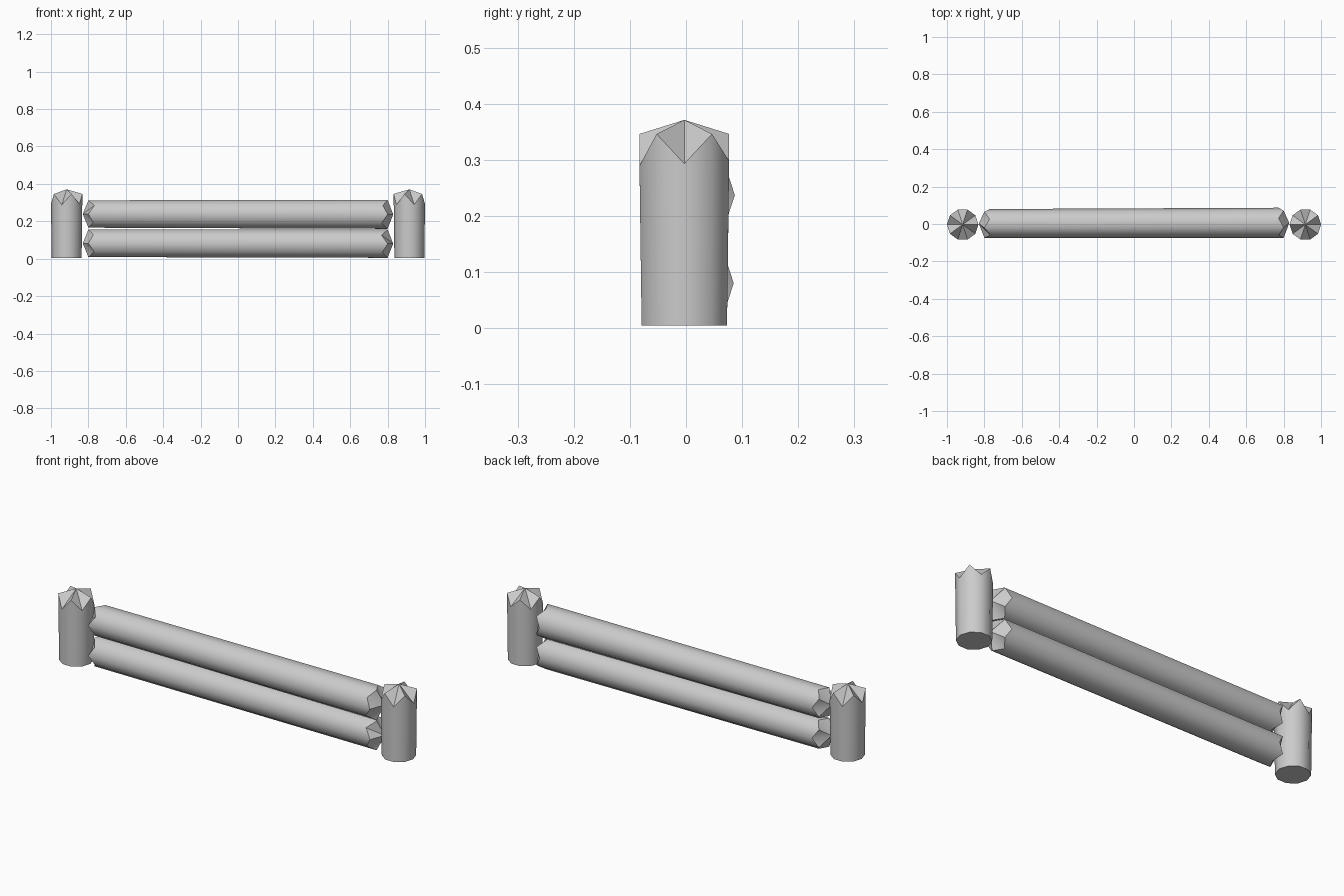
import bpy, bmesh, math, random
from mathutils import Matrix, Vector

random.seed(4)
SIDES = 10

cube = bpy.data.objects.get("Cube")
if cube:
    bpy.data.objects.remove(cube, do_unlink=True)

wood = bpy.data.materials.new("plain grey")
wood.use_nodes = True
grey = (0.6, 0.6, 0.6, 1)
wood.diffuse_color = grey
wood.node_tree.nodes["Principled BSDF"].inputs["Base Color"].default_value = grey


def ring(bm, centre, radius, direction, notch):
    """Ring of corners; even corners are hewn back by the notch depth."""
    verts = []
    for i in range(SIDES):
        a = math.tau * i / SIDES
        depth = (notch if i % 2 == 0 else 0) * random.uniform(0.85, 1.1)
        verts.append(bm.verts.new(centre + Vector(
            (radius * math.cos(a), radius * math.sin(a), -direction * depth))))
    return verts


def point_cap(bm, rim, tip):
    """Close a zigzag rim with hewn facets meeting at a tip."""
    apex = bm.verts.new(tip)
    for i in range(SIDES):
        bm.faces.new((rim[i], rim[(i + 1) % SIDES], apex))


def hewn_log(name, matrix, start, end, r_start, r_end, tip, notch, flat_start):
    """Tapered log between two axis points, pointed at one or both ends."""
    bm = bmesh.new()
    low = ring(bm, start, r_start, -1, 0 if flat_start else notch)
    high = ring(bm, end, r_end, 1, notch)
    for i in range(SIDES):
        j = (i + 1) % SIDES
        bm.faces.new((low[i], low[j], high[j], high[i]))
    point_cap(bm, high, end + Vector((0, 0, tip)))
    if flat_start:
        bm.faces.new(low[::-1])
    else:
        point_cap(bm, low, start - Vector((0, 0, tip)))
    bm.transform(matrix)
    bmesh.ops.recalc_face_normals(bm, faces=bm.faces)
    mesh = bpy.data.meshes.new(name)
    bm.to_mesh(mesh)
    bm.free()
    mesh.materials.append(wood)
    obj = bpy.data.objects.new(name, mesh)
    bpy.context.collection.objects.link(obj)
    bpy.ops.object.select_all(action="DESELECT")
    obj.select_set(True)
    bpy.context.view_layer.objects.active = obj
    bpy.ops.object.shade_smooth_by_angle(angle=math.radians(38))


# Upright posts with pointed tops
for side, name in ((1, "left_post"), (-1, "right_post")):
    turn = Matrix.Rotation(0 if side > 0 else math.pi, 4, "Z")
    place = Matrix.Translation((side * 0.916, -0.003, 0)) @ turn
    hewn_log(name, place, Vector((0, 0, 0.005)), Vector((0, 0, 0.346)),
             0.08, 0.084, 0.025, 0.054, True)

# Horizontal rails, pointed at both ends; local z runs along x
lay = Matrix(((0, 0, 1, 0), (1, 0, 0, 0), (0, 1, 0, 0), (0, 0, 0, 1)))
for name, z, r_end in (("lower_rail", 0.081, 0.079), ("upper_rail", 0.238, 0.081)):
    hewn_log(name, Matrix.Translation((0, 0, z)) @ lay,
             Vector((0.003, 0.001, -0.8)), Vector((0.006, -0.001, 0.8)),
             0.077, r_end, 0.03, 0.03, False)
